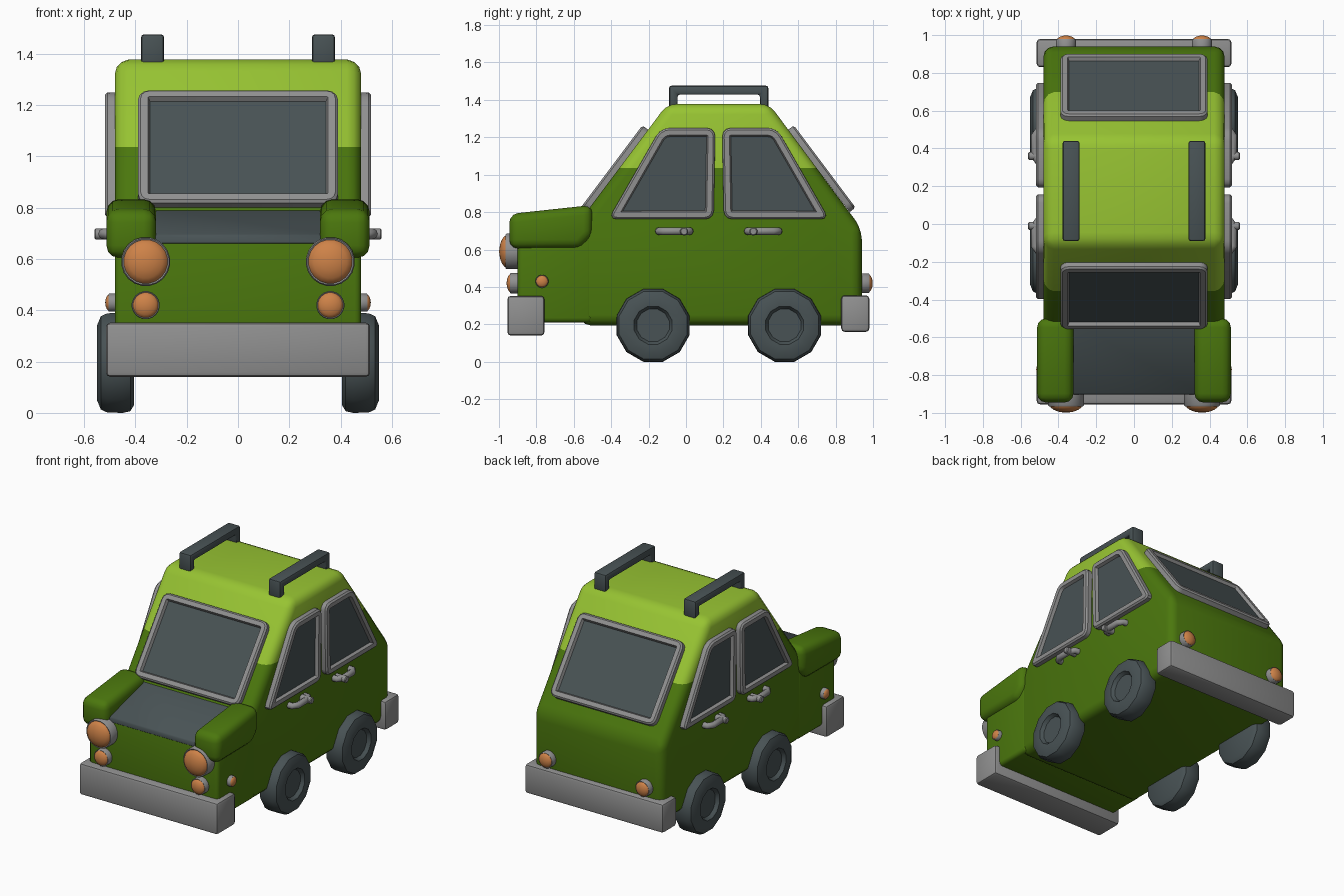
import bpy, bmesh, math
from mathutils import Matrix, Vector

if "Cube" in bpy.data.objects:
    bpy.data.objects.remove(bpy.data.objects["Cube"])


def mat(name, rgb):
    m = bpy.data.materials.new(name)
    m.diffuse_color = (*rgb, 1)
    m.use_nodes = True
    m.node_tree.nodes["Principled BSDF"].inputs["Base Color"].default_value = m.diffuse_color
    return m


DARK = mat("dark green", (0.07, 0.185, 0.004))
LIGHT = mat("light green", (0.31, 0.55, 0.032))
GREY = mat("trim grey", (0.28, 0.28, 0.28))
COAL = mat("charcoal", (0.065, 0.085, 0.09))
ORANGE = mat("orange", (0.62, 0.225, 0.065))


def finish(bm, name, mats, mirror=False):
    bmesh.ops.recalc_face_normals(bm, faces=bm.faces)
    me = bpy.data.meshes.new(name)
    bm.to_mesh(me)
    bm.free()
    for m in mats:
        me.materials.append(m)
    ob = bpy.data.objects.new(name, me)
    bpy.context.collection.objects.link(ob)
    if mirror:
        ob.modifiers.new("Mirror", 'MIRROR')
    return ob


def axes(x, y, z, loc=(0, 0, 0)):
    """Matrix whose columns are the given local axes."""
    m = Matrix((x, y, z)).transposed().to_4x4()
    m.translation = Vector(loc)
    return m


SIDE = axes((0, 1, 0), (0, 0, 1), (1, 0, 0))      # local z -> +x
FRONT = axes((1, 0, 0), (0, 0, 1), (0, -1, 0))    # local z -> -y
BACK = axes((-1, 0, 0), (0, 0, 1), (0, 1, 0))     # local z -> +y


def prism_bm(pts, x0, x1, bevel, seg=3):
    """Profile in (y, z) extruded along x with rounded edges."""
    bm = bmesh.new()
    f = bm.faces.new([bm.verts.new((x0, y, z)) for y, z in pts])
    r = bmesh.ops.extrude_face_region(bm, geom=[f])
    vs = [v for v in r["geom"] if isinstance(v, bmesh.types.BMVert)]
    bmesh.ops.translate(bm, verts=vs, vec=(x1 - x0, 0, 0))
    bmesh.ops.recalc_face_normals(bm, faces=bm.faces)
    bmesh.ops.bevel(bm, geom=bm.edges[:], offset=bevel, segments=seg,
                    profile=0.5, affect='EDGES', clamp_overlap=True)
    return bm


def prism(name, pts, x0, x1, bevel, m, seg=3, mirror=False):
    return finish(prism_bm(pts, x0, x1, bevel, seg), name, [m], mirror)


def box(y0, y1, z0, z1):
    return [(y0, z0), (y1, z0), (y1, z1), (y0, z1)]


def window(name, pts, mx, mirror=False):
    """Raised rounded frame with a recessed pane."""
    bm = bmesh.new()
    bm.faces.new([bm.verts.new((x, y, 0)) for x, y in pts])
    bmesh.ops.bevel(bm, geom=bm.verts[:], offset=0.045, segments=3,
                    profile=0.5, affect='VERTICES')
    bm.faces.ensure_lookup_table()
    f = bm.faces[0]
    f.normal_update()
    if f.normal.z < 0:
        f.normal_flip()
    for thick, depth in ((0.0005, 0.03), (0.01, 0.01), (0.028, 0), (0.008, -0.02)):
        bmesh.ops.inset_individual(bm, faces=[f], thickness=thick, depth=depth)
    f.material_index = 1
    bm.transform(mx)
    me_normal_safe = finish(bm, name, [GREY, COAL], mirror)
    return me_normal_safe


def lathe(name, prof, mx, m, n=20, mirror=False):
    """Turn an (r, h) profile about local z."""
    bm = bmesh.new()
    rings = []
    for r, h in prof:
        if r == 0:
            rings.append([bm.verts.new((0, 0, h))] * n)
        else:
            a = [2 * math.pi * (i + 0.5) / n for i in range(n)]
            rings.append([bm.verts.new((r * math.cos(t), r * math.sin(t), h)) for t in a])
    for p, q in zip(rings, rings[1:]):
        for i in range(n):
            j = (i + 1) % n
            bm.faces.new(list(dict.fromkeys((p[i], p[j], q[j], q[i]))))
    bm.transform(mx)
    return finish(bm, name, [m], mirror)


def lamp(name, loc, base, r):
    """Grey bezel and orange domed lens, on both sides of the car."""
    mx = Matrix.Translation(loc) @ base @ Matrix.Scale(r, 4)
    lathe(name + "_bezel", [(0, 0), (1, 0), (1, 0.72), (0.95, 0.79), (0.86, 0.74)], mx, GREY, mirror=True)
    lathe(name + "_lens", [(0.92, 0.7), (0.86, 0.84), (0.68, 0.98), (0.38, 1.09), (0, 1.14)],
          mx, ORANGE, mirror=True)


# cabin, light green above the waist line
bm = prism_bm([(-0.567, 0.195), (0.94, 0.195), (0.94, 0.71), (0.445, 1.378), (-0.1, 1.378),
               (-0.567, 0.755)], -0.48, 0.48, 0.055)
bmesh.ops.bisect_plane(bm, geom=bm.verts[:] + bm.edges[:] + bm.faces[:],
                       plane_co=(0, 0, 1.037), plane_no=(0, 0, 1))
for f in bm.faces:
    f.material_index = int(f.calc_center_median().z > 1.037)
finish(bm, "cabin", [DARK, LIGHT])

# nose, hood panel and front fenders
prism("nose", [(-0.9, 0.21), (-0.5, 0.21), (-0.5, 0.77), (-0.9, 0.68)], -0.48, 0.48, 0.025, DARK)
prism("hood_panel", [(-0.903, 0.655), (-0.5, 0.755), (-0.5, 0.8), (-0.903, 0.695)], -0.36, 0.36, 0.008, COAL, 1)
prism("fender", [(-0.945, 0.605), (-0.945, 0.79), (-0.5, 0.838), (-0.5, 0.675), (-0.565, 0.605)],
      0.32, 0.513, 0.05, DARK, mirror=True)

# bumpers
prism("front_bumper", box(-0.955, -0.757, 0.14, 0.352), -0.515, 0.515, 0.018, GREY, 2)
prism("rear_bumper", box(0.83, 0.98, 0.16, 0.355), -0.515, 0.515, 0.018, GREY, 2)

# windscreen and rear window
pane = [(-0.39, -0.275), (0.39, -0.275), (0.39, 0.275), (-0.39, 0.275)]
window("windscreen", pane, axes((1, 0, 0), (0, 0.6, 0.8), (0, -0.8, 0.6), (0, -0.366, 1.02)))
window("rear_window", pane, axes((-1, 0, 0), (0, -0.6, 0.8), (0, 0.8, 0.6), (0, 0.71, 1.02)))

# door windows
door = [(-0.415, 0.762), (0.148, 0.762), (0.157, 1.25), (-0.135, 1.25)]
on_side = Matrix.Translation((0.479, 0, 0)) @ SIDE
window("front_door_window", door, on_side, True)
window("rear_door_window", [(0.35 - y, z) for y, z in reversed(door)], on_side, True)

# door handles with lock buttons
for name, y0, y1, yb in (("front", -0.165, 0.04, -0.01), ("rear", 0.515, 0.31, 0.36)):
    cu = bpy.data.curves.new(name + "_handle", 'CURVE')
    cu.dimensions = '3D'
    cu.bevel_depth = 0.021
    cu.bevel_resolution = 2
    cu.use_fill_caps = True
    s = cu.splines.new('POLY')
    d = 0.02 if y1 > y0 else -0.02
    path = [(0.47, y0 + d), (0.505, y0 + d), (0.525, y0 + 2.5 * d), (0.525, y1 - 2.5 * d),
            (0.505, y1 - d), (0.47, y1 - d)]
    s.points.add(len(path) - 1)
    for p, (x, y) in zip(s.points, path):
        p.co = (x, y, 0.698, 1)
    cu.materials.append(GREY)
    ob = bpy.data.objects.new(name + "_handle", cu)
    bpy.context.collection.objects.link(ob)
    ob.modifiers.new("Mirror", 'MIRROR')
    lathe(name + "_lock_button", [(0, 0.48), (0.022, 0.48), (0.022, 0.555), (0.017, 0.56), (0, 0.56)],
          Matrix.Translation((0, yb, 0.697)) @ SIDE, GREY, 12, True)

# lamps
lamp("headlight", (0.36, -0.89, 0.59), FRONT, 0.096)
lamp("fog_light", (0.36, -0.897, 0.42), FRONT, 0.055)
lamp("tail_light", (0.36, 0.938, 0.42), BACK, 0.053)
lamp("side_marker", (0.478, -0.77, 0.43), SIDE, 0.035)

# wheels
tyre = [(0, 0.405), (0.17, 0.405), (0.195, 0.42), (0.202, 0.45), (0.2, 0.51), (0.188, 0.535),
        (0.15, 0.55), (0.105, 0.548), (0.09, 0.525), (0, 0.525)]
for name, y in (("front_wheel", -0.176), ("rear_wheel", 0.527)):
    lathe(name, tyre, Matrix.Translation((0, y, 0.195)) @ SIDE, COAL, 12, True)

# roof rails
prism("roof_rail", [(-0.09, 1.35), (-0.045, 1.35), (-0.045, 1.428), (0.395, 1.428), (0.395, 1.35),
                    (0.44, 1.35), (0.44, 1.476), (-0.09, 1.476)], 0.288, 0.378, 0.012, COAL, 2, True)

# smooth shading with crisp edges
for ob in bpy.context.scene.objects:
    if ob.type == 'MESH':
        ob.select_set(True)
        bpy.context.view_layer.objects.active = ob
bpy.ops.object.shade_smooth_by_angle(angle=math.radians(40))
